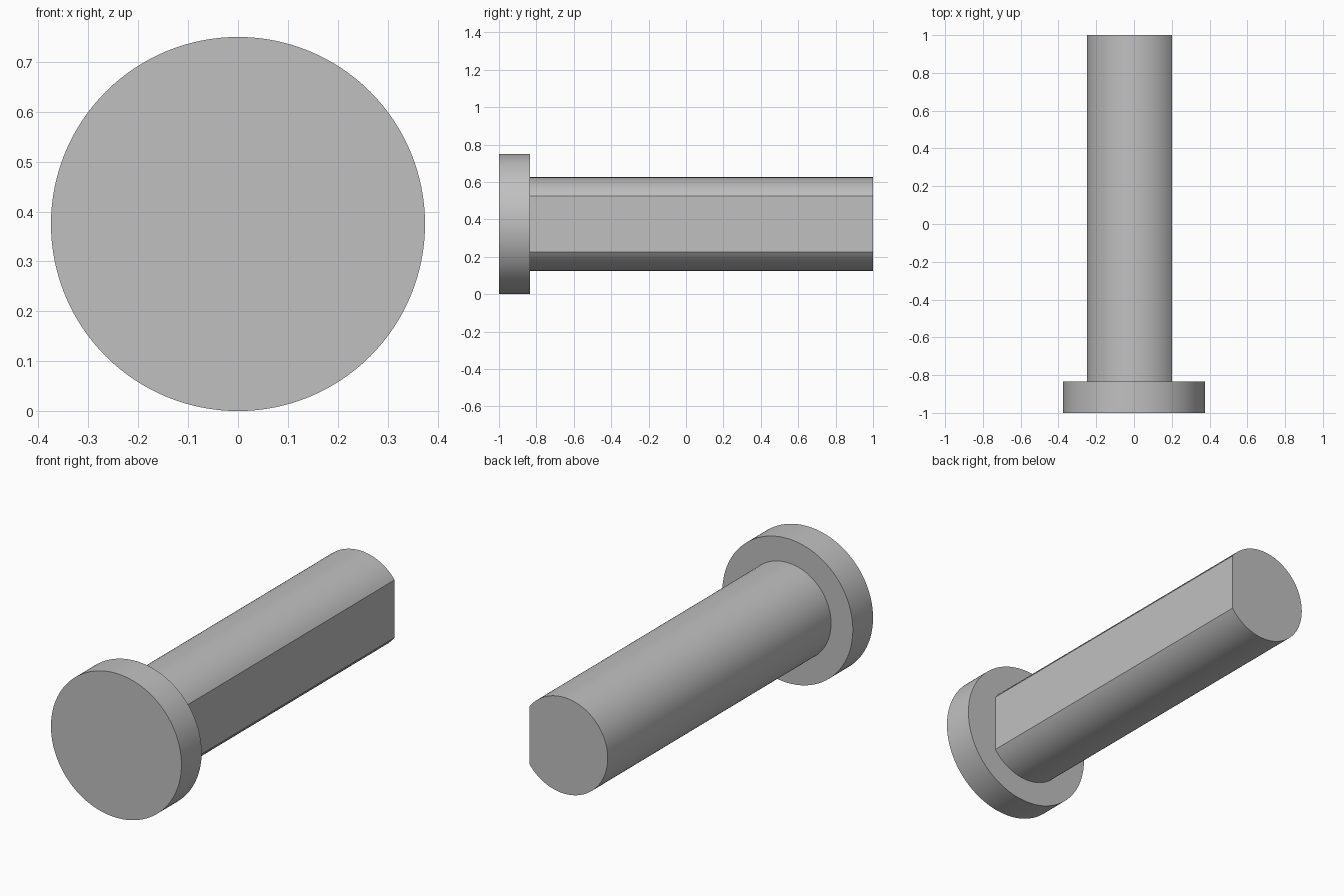
import bpy, bmesh, math

if "Cube" in bpy.data.objects:
    bpy.data.objects.remove(bpy.data.objects["Cube"])

CENTRE_Z = 0.375
HEAD_Y = -0.834

steel = bpy.data.materials.new("plain grey")
steel.diffuse_color = (0.53, 0.53, 0.53, 1)
steel.use_nodes = True
steel.node_tree.nodes["Principled BSDF"].inputs["Base Color"].default_value = steel.diffuse_color


def arc(radius, start, end, steps):
    """Points (x, z) along an arc about the pin axis."""
    return [(radius * math.cos(start + (end - start) * i / steps),
             CENTRE_Z + radius * math.sin(start + (end - start) * i / steps))
            for i in range(steps + 1)]


def extrude_profile(name, profile, y0, y1):
    """Closed x-z profile extruded along y."""
    bm = bmesh.new()
    base = bm.faces.new([bm.verts.new((x, y0, z)) for x, z in profile])
    result = bmesh.ops.extrude_face_region(bm, geom=[base], use_keep_orig=True)
    verts = [v for v in result["geom"] if isinstance(v, bmesh.types.BMVert)]
    bmesh.ops.translate(bm, verts=verts, vec=(0, y1 - y0, 0))
    bmesh.ops.recalc_face_normals(bm, faces=bm.faces)
    mesh = bpy.data.meshes.new(name)
    bm.to_mesh(mesh)
    bm.free()
    mesh.materials.append(steel)
    obj = bpy.data.objects.new(name, mesh)
    bpy.context.collection.objects.link(obj)
    bpy.ops.object.select_all(action='DESELECT')
    obj.select_set(True)
    bpy.context.view_layer.objects.active = obj
    bpy.ops.object.shade_smooth_by_angle(angle=math.radians(25))
    return obj


# Round head
extrude_profile("head", arc(0.375, 0, 2 * math.pi, 128)[:-1], -1.0, HEAD_Y)

# D-shaped shank: round with one flat at x = 0.2
flat = math.acos(0.2 / 0.25)
extrude_profile("shank", arc(0.25, flat, 2 * math.pi - flat, 96), HEAD_Y, 1.0)
